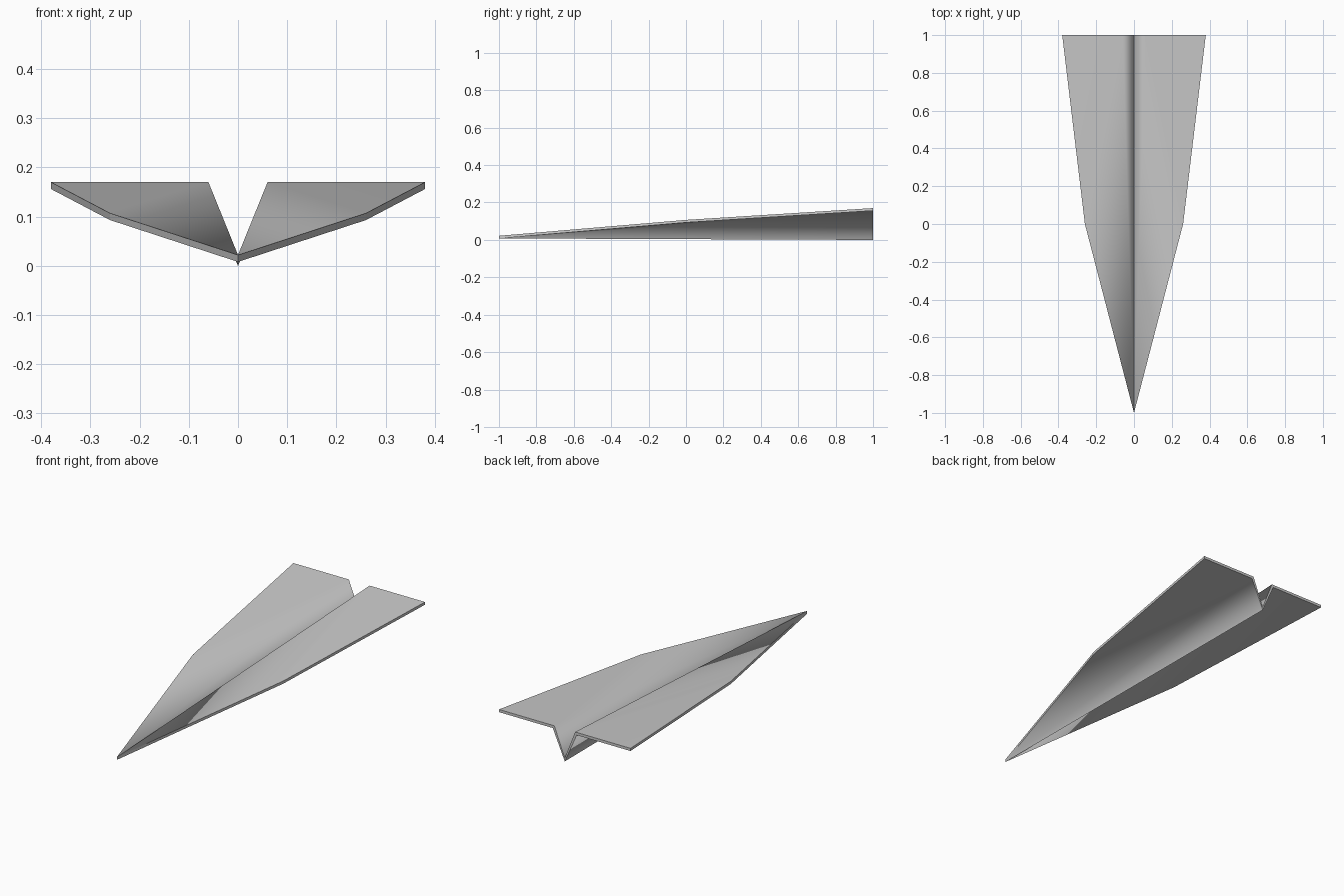
import bpy
import bmesh

if "Cube" in bpy.data.objects:
    bpy.data.objects.remove(bpy.data.objects["Cube"], do_unlink=True)

# Paper material
paper = bpy.data.materials.new("paper_grey")
paper.use_nodes = True
colour = (0.6, 0.6, 0.6, 1.0)
paper.diffuse_color = colour
bsdf = next(n for n in paper.node_tree.nodes if n.type == "BSDF_PRINCIPLED")
bsdf.inputs["Base Color"].default_value = colour
bsdf.inputs["Roughness"].default_value = 0.8

# Key points of the folded sheet: upper skin and lower skin
top = {
    "nose": (0, -1, 0.022),
    "valley": (0, 1, 0.017),
    "fold": (0.06, 1, 0.17),
    "mid": (0.26, 0, 0.107),
    "tip": (0.38, 1, 0.17),
}
thick = 0.014
under = {k: (x, y, z - thick) for k, (x, y, z) in top.items()}
under["valley"] = (0, 1, 0)
under["fold"] = (0.069, 1, 0.17 - thick)

bm = bmesh.new()
verts = {}


def vert(layer, name, side):
    x, y, z = (top if layer == "top" else under)[name]
    key = (layer, name, side if x else 0)
    if key not in verts:
        verts[key] = bm.verts.new((x * side, y, z))
    return verts[key]


roles = []   # one entry per face: (role, layer, side)
names = []   # corner names, keyed by vertex later

for side in (1, -1):
    # Skins: wing in two facets, and the sloping keel panel
    for layer in ("top", "under"):
        for role, corners in (("wing", ("nose", "mid", "fold")),
                              ("outer", ("mid", "tip", "fold")),
                              ("panel", ("nose", "fold", "valley"))):
            bm.faces.new([vert(layer, c, side) for c in corners])
            roles.append((role, layer, side))
    # Paper edges along the leading edge and the back
    for a, b in (("nose", "mid"), ("mid", "tip"), ("tip", "fold"), ("fold", "valley")):
        bm.faces.new([vert("top", a, side), vert("top", b, side),
                      vert("under", b, side), vert("under", a, side)])
        roles.append(("edge", "", side))

bmesh.ops.recalc_face_normals(bm, faces=bm.faces[:])
bm.verts.index_update()
corner_name = {v.index: key[1] for key, v in verts.items()}
mesh = bpy.data.meshes.new("paper_plane")
bm.to_mesh(mesh)
bm.free()
mesh.materials.append(paper)

# Soft crease: the wing blends into the keel panel towards the nose
mesh.polygons.foreach_set("use_smooth", [True] * len(mesh.polygons))
flat = {roles[p.index]: p.normal.copy() for p in mesh.polygons}
normals = [None] * len(mesh.loops)
for p in mesh.polygons:
    role, layer, side = roles[p.index]
    for i in p.loop_indices:
        corner = corner_name[mesh.loops[i].vertex_index]
        n = p.normal.copy()
        if role == "wing" and corner == "nose":
            n = flat[("panel", layer, side)]
        elif role != "edge" and corner in ("fold", "mid"):
            n = (flat[("wing", layer, side)] + flat[("outer", layer, side)]).normalized()
        normals[i] = tuple(n)
mesh.normals_split_custom_set(normals)

plane = bpy.data.objects.new("paper_plane", mesh)
bpy.context.collection.objects.link(plane)
